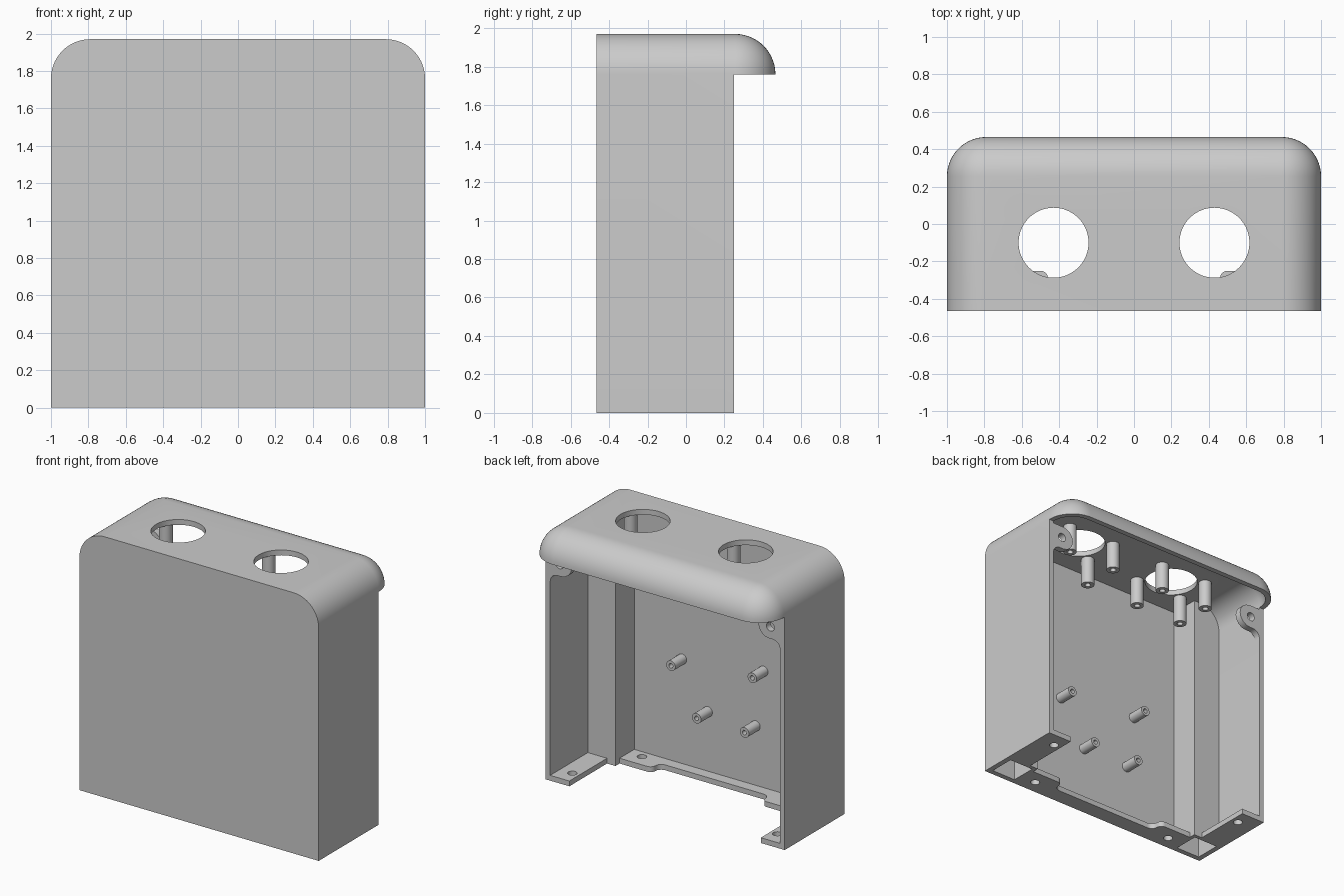
import bpy, bmesh
from math import radians, cos, sin
from mathutils import Vector, Matrix

if "Cube" in bpy.data.objects:
    bpy.data.objects.remove(bpy.data.objects["Cube"])

grey = bpy.data.materials.new("plain grey")
grey.use_nodes = True
COLOUR = (0.6, 0.6, 0.6, 1)
grey.diffuse_color = COLOUR
grey.node_tree.nodes["Principled BSDF"].inputs["Base Color"].default_value = COLOUR

WALL = 0.04
FRONT, BACK, TOP, LIP = -0.465, 0.465, 1.97, 1.76
WALL_END = 0.25
RADIUS = TOP - LIP


def finish(name, bm):
    bmesh.ops.recalc_face_normals(bm, faces=bm.faces)
    mesh = bpy.data.meshes.new(name)
    bm.to_mesh(mesh)
    bm.free()
    mesh.materials.append(grey)
    obj = bpy.data.objects.new(name, mesh)
    bpy.context.collection.objects.link(obj)
    return obj


def box_mesh(lo, hi):
    bm = bmesh.new()
    lo, hi = Vector(lo), Vector(hi)
    bmesh.ops.create_cube(bm, size=1, matrix=Matrix.Translation((lo + hi) / 2)
                          @ Matrix.Diagonal((*(hi - lo), 1)))
    return bm


def box(name, lo, hi):
    return finish(name, box_mesh(lo, hi))


def hull(name, inset, bottom):
    """Box rounded along the side, rear and rear corner edges."""
    top, rear = TOP - inset, BACK - inset
    bm = box_mesh((inset - 1, FRONT + inset, bottom), (1 - inset, rear, top))
    edges = []
    for e in bm.edges:
        a, b = (v.co for v in e.verts)
        upper = min(a.z, b.z) > top - 0.01 and max(a.y, b.y) > 0
        upright = abs(a.z - b.z) > 1 and a.y > 0
        if upper or upright:
            edges.append(e)
    bmesh.ops.bevel(bm, geom=edges, offset=RADIUS - inset, segments=14,
                    profile=0.5, affect='EDGES')
    return finish(name, bm)


def cylinder_mesh(base, direction, length, radius, sides=32):
    bm = bmesh.new()
    d = Vector(direction)
    turn = d.to_track_quat('Z', 'Y').to_matrix().to_4x4()
    bmesh.ops.create_cone(bm, cap_ends=True, segments=sides, radius1=radius,
                          radius2=radius, depth=length,
                          matrix=Matrix.Translation(Vector(base) + d * length / 2) @ turn)
    return bm


def cylinder(name, base, direction, length, radius, sides=32):
    return finish(name, cylinder_mesh(base, direction, length, radius, sides))


def sink(bm, direction, rim, depth):
    """Hollow out the end face that points along direction."""
    d = Vector(direction)
    bm.normal_update()
    face = max(bm.faces, key=lambda f: f.normal.dot(d) * 10 + f.calc_center_median().dot(d))
    bmesh.ops.inset_region(bm, faces=[face], thickness=rim)
    floor = bmesh.ops.extrude_discrete_faces(bm, faces=[face])["faces"][0]
    bmesh.ops.translate(bm, verts=floor.verts, vec=-d * depth)


def standoff(name, base, direction, length, radius):
    bm = cylinder_mesh(base, direction, length, radius, 24)
    sink(bm, direction, radius * 0.55, length * 0.7)
    return finish(name, bm)


def arc(cx, cy, r, start, end, steps=8):
    angles = [radians(start + (end - start) * i / steps) for i in range(steps + 1)]
    return [(cx + r * cos(a), cy + r * sin(a)) for a in angles]


def prism(name, points, thickness):
    """Extrude a closed outline of 3D points along a vector."""
    bm = bmesh.new()
    face = bm.faces.new([bm.verts.new(p) for p in points])
    new = bmesh.ops.extrude_face_region(bm, geom=[face])["geom"]
    bmesh.ops.translate(bm, vec=thickness,
                        verts=[g for g in new if isinstance(g, bmesh.types.BMVert)])
    return finish(name, bm)


def carve(obj, helpers, operation='DIFFERENCE'):
    """Apply booleans and discard the helper solids."""
    for h in helpers:
        h.hide_render = True
        m = obj.modifiers.new("carve", 'BOOLEAN')
        m.operation, m.object, m.solver = operation, h, 'EXACT'
    bpy.context.view_layer.update()
    graph = bpy.context.evaluated_depsgraph_get()
    mesh = bpy.data.meshes.new_from_object(obj.evaluated_get(graph))
    obj.modifiers.clear()
    obj.data = mesh
    for h in helpers:
        bpy.data.objects.remove(h)
    return obj


parts = []

# Hollow shell: front, sides, roof and rear hood
shell = hull("shell", 0, 0)
cutters = [box("rear_cutter", (-2, WALL_END, -1), (2, 2, LIP)),
           hull("cavity_cutter", WALL, -1)]
for sx in (1, -1):
    cutters.append(cylinder("roof_hole_cutter", (sx * 0.43, -0.1, 1.8), (0, 0, 1), 0.4, 0.187, 64))
parts.append(carve(shell, cutters))

for sx, side in ((1, "left"), (-1, "right")):
    # Hollow corner post, open at the bottom
    xs = sorted((sx * 0.73, sx * 0.99))
    bm = box_mesh((xs[0], FRONT + 0.01, 0), (xs[1], -0.2, TOP))
    sink(bm, (0, 0, -1), WALL, 1.7)
    parts.append(carve(finish(side + "_corner_post", bm),
                       [hull("post_trim", 0.01, -1)], 'INTERSECT'))

    # Floor tab with a screw hole
    xs = sorted((sx * 0.8, sx * 0.96))
    tab = box(side + "_floor_tab", (xs[0], -0.21, 0), (xs[1], WALL_END, WALL))
    parts.append(carve(tab, [cylinder("hole_cutter", (sx * 0.857, 0.133, -1), (0, 0, 1), 2, 0.033)]))

    # Screw ear under the hood
    outline = ([(0.97, 1.745)] + arc(0.87, 1.655, 0.09, 90, 270)
               + arc(0.9, 1.505, 0.06, 90, 0) + [(0.97, 1.505)])
    ear = prism(side + "_screw_ear", [(sx * x, WALL_END - 0.05, z) for x, z in outline], (0, 0.05, 0))
    parts.append(carve(ear, [cylinder("hole_cutter", (sx * 0.88, -1, 1.655), (0, 1, 0), 2, 0.033)]))

    # Four standoffs around each roof hole
    for dx in (-0.2, 0.2):
        for dy in (-0.14, 0.14):
            parts.append(standoff(side + "_roof_standoff",
                                  (sx * 0.43 + dx, dy - 0.1, 1.94), (0, 0, -1), 0.22, 0.047))

# Front floor flange, wide at its ends
half = ([(0.74, -0.43), (0.74, -0.25)] + arc(0.5, -0.29, 0.04, 90, 180)
        + arc(0.41, -0.29, 0.05, 0, -90))
outline = half + [(-x, y) for x, y in reversed(half)]
flange = prism("front_floor_flange", [(x, y, 0) for x, y in outline], (0, 0, WALL))
parts.append(carve(flange, [cylinder("hole_cutter", (x, -0.36, -1), (0, 0, 1), 2, 0.033)
                            for x in (-0.62, 0.62)]))

# Board standoffs on the inside of the front wall
for x, z in ((0.33, 0.83), (-0.35, 0.92), (0.115, 0.49), (-0.285, 0.49)):
    parts.append(standoff("board_standoff", (x, FRONT + 0.03, z), (0, 1, 0), 0.145, 0.038))

bpy.ops.object.select_all(action='DESELECT')
for p in parts:
    p.select_set(True)
bpy.context.view_layer.objects.active = shell
bpy.ops.object.shade_smooth_by_angle(angle=radians(30))
